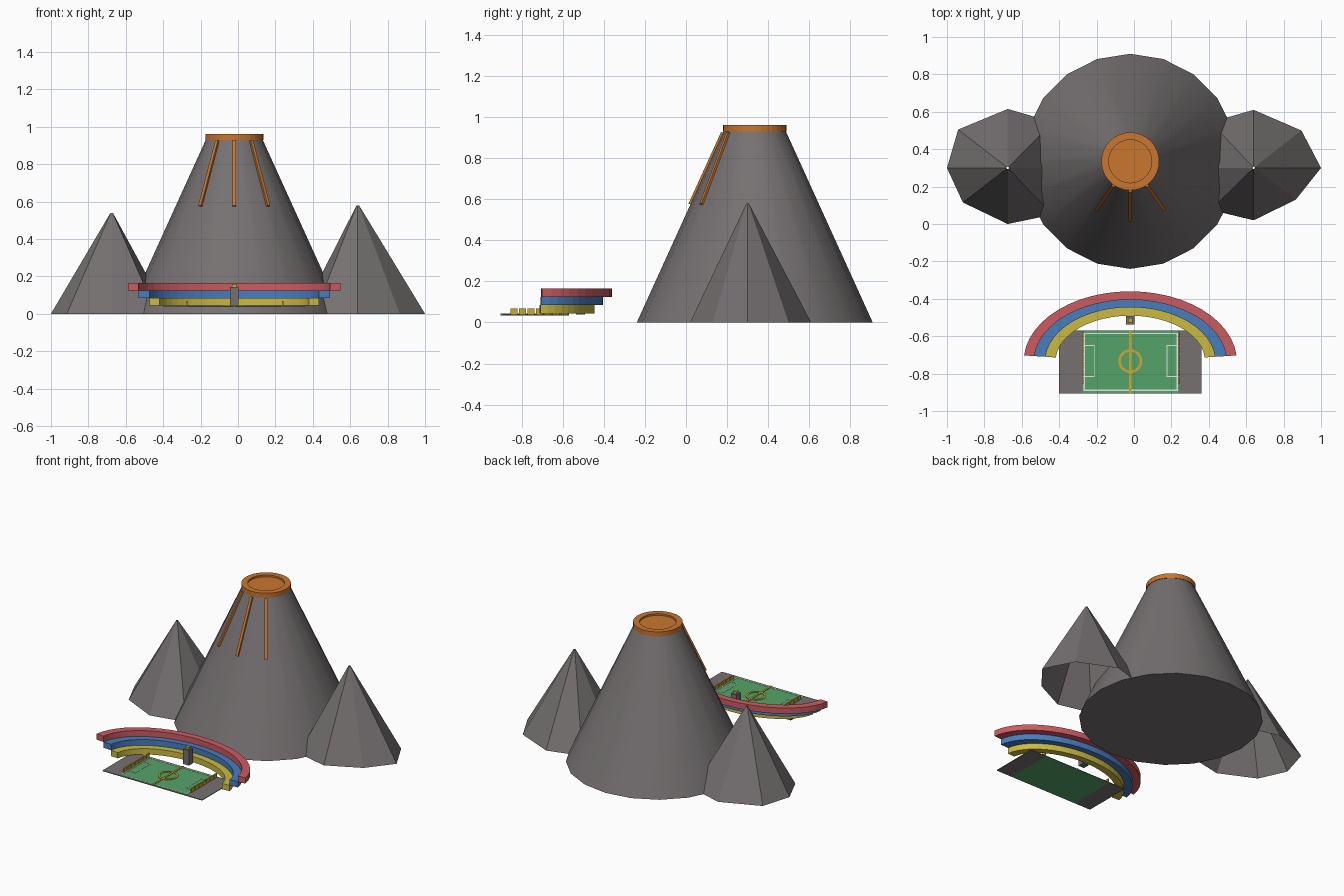
import bpy, bmesh, math
from mathutils import Vector, Matrix

cube = bpy.data.objects.get("Cube")
if cube:
    bpy.data.objects.remove(cube, do_unlink=True)


def material(name, r, g, b):
    m = bpy.data.materials.new(name)
    m.use_nodes = True
    m.diffuse_color = (r, g, b, 1)
    bsdf = m.node_tree.nodes["Principled BSDF"]
    bsdf.inputs["Base Color"].default_value = (r, g, b, 1)
    bsdf.inputs["Roughness"].default_value = 0.8
    return m


ROCK = material("rock grey", 0.18, 0.165, 0.167)
LAVA = material("lava orange", 0.58, 0.18, 0.03)
RED = material("seat red", 0.60, 0.105, 0.12)
BLUE = material("seat blue", 0.065, 0.205, 0.51)
YELLOW = material("seat yellow", 0.60, 0.49, 0.055)
GOLD = material("line gold", 0.60, 0.40, 0.035)
GRASS = material("grass green", 0.09, 0.37, 0.14)
WHITE = material("line white", 0.8, 0.8, 0.8)

CX = -0.02                       # shared centre line of mountain and arena
PEAK = Vector((CX, 0.335, 0))    # mountain axis
PITCH = Vector((CX, -0.735, 0))  # arena centre
FLOOR = 0.04


def make(name, bm, mat, smooth=False):
    bmesh.ops.recalc_face_normals(bm, faces=bm.faces)
    mesh = bpy.data.meshes.new(name)
    bm.to_mesh(mesh)
    bm.free()
    mesh.materials.append(mat)
    obj = bpy.data.objects.new(name, mesh)
    bpy.context.collection.objects.link(obj)
    if smooth:
        bpy.ops.object.select_all(action='DESELECT')
        obj.select_set(True)
        bpy.context.view_layer.objects.active = obj
        bpy.ops.object.shade_smooth_by_angle(angle=math.radians(30))
    return obj


def add_box(bm, x0, x1, y0, y1, z0, z1):
    size = Matrix.Diagonal((x1 - x0, y1 - y0, z1 - z0, 1))
    mid = Matrix.Translation(((x0 + x1) / 2, (y0 + y1) / 2, (z0 + z1) / 2))
    bmesh.ops.create_cube(bm, size=1, matrix=mid @ size)


def box(name, mat, *bounds):
    bm = bmesh.new()
    add_box(bm, *bounds)
    return make(name, bm, mat)


def cone(name, mat, sides, r0, r1, z0, z1):
    bm = bmesh.new()
    bmesh.ops.create_cone(bm, cap_ends=True, segments=sides, radius1=r0, radius2=r1,
                          depth=z1 - z0,
                          matrix=Matrix.Translation(PEAK + Vector((0, 0, (z0 + z1) / 2))))
    return make(name, bm, mat, True)


def arc_band(name, mat, centre, outer, inner, z0, z1, a0, a1, steps):
    """Rectangular section swept along an elliptical arc; a full turn closes."""
    closed = a1 - a0 >= 360
    bm = bmesh.new()
    rings = []
    for i in range(steps if closed else steps + 1):
        a = math.radians(a0 + (a1 - a0) * i / steps)
        ring = [bm.verts.new((centre.x + r[0] * math.cos(a), centre.y + r[1] * math.sin(a), z))
                for r, z in ((outer, z0), (outer, z1), (inner, z1), (inner, z0))]
        rings.append(ring)
    pairs = list(zip(rings, rings[1:]))
    if closed:
        pairs.append((rings[-1], rings[0]))
    else:
        bm.faces.new(rings[0])
        bm.faces.new(rings[-1])
    for p, q in pairs:
        for k in range(4):
            n = (k + 1) % 4
            bm.faces.new((p[k], p[n], q[n], q[k]))
    return make(name, bm, mat)


# Main mountain with crater rim and lava pool
R0, R1, TOP = 0.575, 0.15, 0.935
cone("mountain", ROCK, 20, R0, R1, 0, TOP)
arc_band("crater_rim", LAVA, PEAK, (0.155, 0.155), (0.115, 0.115), TOP - 0.005, 0.962, 0, 360, 32)
cone("lava_pool", LAVA, 32, 0.118, 0.118, TOP - 0.003, 0.95)


# Lava streams lying on the slope
def slope_point(a, z):
    r = R0 + (R1 - R0) * z / TOP
    return PEAK + Vector((r * math.sin(a), -r * math.cos(a), z))


for side, deg in (("right", -35), ("middle", 0), ("left", 35)):
    a = math.radians(deg)
    low, high = slope_point(a, 0.575), slope_point(a, 0.925)
    along = (high - low).normalized()
    across = Vector((math.cos(a), math.sin(a), 0))
    frame = Matrix((across, along, across.cross(along))).transposed().to_4x4()
    bm = bmesh.new()
    bmesh.ops.create_cube(bm, size=1, matrix=Matrix.Translation((low + high) / 2) @ frame
                          @ Matrix.Diagonal((0.018, (high - low).length, 0.02, 1)))
    make("lava_stream_" + side, bm, LAVA)


# Side hills: faceted open shells with uneven bases
def hill(name, x, y, height, base):
    bm = bmesh.new()
    low = [bm.verts.new((x + dx, y + dy, 0)) for dx, dy in base]
    tip = [bm.verts.new((x + dx * 0.02, y + dy * 0.02, height)) for dx, dy in base]
    for i in range(len(base)):
        j = (i + 1) % len(base)
        bm.faces.new((low[i], low[j], tip[j], tip[i]))
    make(name, bm, ROCK)


hill("hill_right", -0.675, 0.3, 0.54,
     [(0.3, 0), (0.24, 0.245), (0, 0.315), (-0.265, 0.205),
      (-0.325, 0), (-0.24, -0.185), (0, -0.3), (0.24, -0.25)])
hill("hill_left", 0.64, 0.3, 0.58,
     [(0.36, 0), (0.255, 0.2), (0, 0.31), (-0.23, 0.245),
      (-0.3, 0), (-0.23, -0.225), (0, -0.28), (0.225, -0.17)])

# Curved seating tiers, each stepping up and outward
radii = [(0.40, 0.245), (0.455, 0.29), (0.515, 0.33), (0.57, 0.375)]
for i, (name, mat) in enumerate((("lower", YELLOW), ("middle", BLUE), ("upper", RED))):
    z = 0.045 + 0.04 * i
    arc_band("seating_tier_" + name, mat, PITCH, radii[i + 1], radii[i], z, z + 0.04, 5, 175, 24)

# Pitch and stone aprons
X0, X1, Y0, Y1 = -0.275, 0.24, -0.905, -0.57
box("pitch", GRASS, X0, X1, Y0, Y1, FLOOR - 0.005, FLOOR)
box("apron_right", ROCK, -0.40, X0, Y0, Y1, FLOOR - 0.005, FLOOR)
box("apron_left", ROCK, X1, 0.36, Y0, Y1, FLOOR - 0.005, FLOOR)


# Painted lines
def outline(name, x0, x1, y0, y1, w):
    bm = bmesh.new()
    for bounds in ((x0, x1, y0, y0 + w), (x0, x1, y1 - w, y1),
                   (x0, x0 + w, y0, y1), (x1 - w, x1, y0, y1)):
        add_box(bm, *bounds, FLOOR, FLOOR + 0.002)
    make(name, bm, WHITE)


MID = -0.733
outline("border_line", X0 + 0.005, X1 - 0.005, -0.893, -0.582, 0.007)
outline("goal_area_right", X0 + 0.005, -0.21, MID - 0.085, MID + 0.085, 0.005)
outline("goal_area_left", 0.175, X1 - 0.005, MID - 0.085, MID + 0.085, 0.005)
box("halfway_line", GOLD, CX - 0.006, CX + 0.006, Y0, Y1, FLOOR, FLOOR + 0.004)
arc_band("centre_circle", GOLD, Vector((CX, MID, 0)), (0.064, 0.064), (0.05, 0.05),
         FLOOR, FLOOR + 0.004, 0, 360, 32)

# Rows of low barrier blocks at both ends
for side, x in (("right", X0), ("left", X1)):
    bm = bmesh.new()
    for i in range(7):
        y = -0.855 + 0.041 * i
        add_box(bm, x - 0.004, x + 0.004, y, y + 0.034, FLOOR, FLOOR + 0.027)
    make("barrier_blocks_" + side, bm, GOLD)

# Podium with a small beacon
box("podium", ROCK, CX - 0.022, CX + 0.022, -0.537, -0.493, FLOOR, 0.143)
box("podium_beacon", GOLD, CX - 0.012, CX + 0.012, -0.527, -0.503, 0.143, 0.158)
